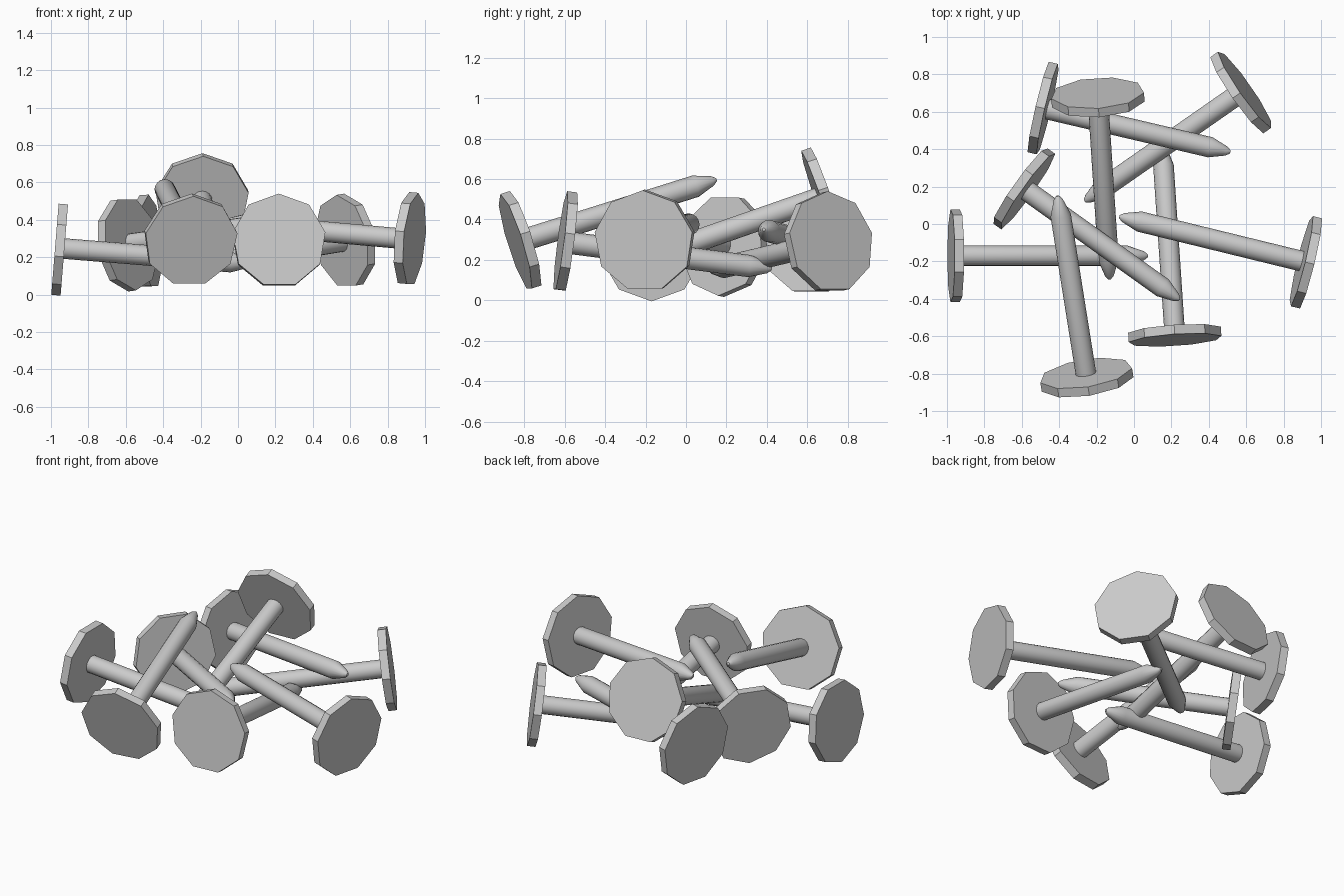
import bpy, bmesh, math
from mathutils import Vector

if "Cube" in bpy.data.objects:
    bpy.data.objects.remove(bpy.data.objects["Cube"])

LENGTH = 1.055        # full nail length
HEAD_R, HEAD_T = 0.252, 0.05
SHAFT_R = 0.055


def lathe(bm, origin, axis, profile, sides, flip=1):
    """Closed turned solid: profile is (radius, distance along axis)."""
    side = axis.cross(Vector((0, 0, 1))).normalized()
    up = side.cross(axis).normalized() * flip
    rings = []
    for r, t in profile:
        rings.append([bm.verts.new(origin + axis * t
                      + up * (r * math.cos(2 * math.pi * i / sides))
                      + side * (r * math.sin(2 * math.pi * i / sides)))
                      for i in range(sides)])
    for a, b in zip(rings, rings[1:]):
        for i in range(sides):
            j = (i + 1) % sides
            bm.faces.new((a[i], a[j], b[j], b[i]))
    bm.faces.new(rings[0])
    bm.faces.new(rings[-1])


def nail(name, head, tip, flip=1):
    head, tip = Vector(head), Vector(tip)
    axis = (tip - head).normalized()
    bm = bmesh.new()
    # nine-sided flat head
    lathe(bm, head, axis, [(HEAD_R, 0), (HEAD_R, HEAD_T)], 9, flip)
    # round shaft with a blunt point
    lathe(bm, head, axis, [(SHAFT_R, HEAD_T * 0.8), (SHAFT_R, LENGTH - 0.11),
                           (0.024, LENGTH - 0.02), (0.008, LENGTH)], 16)
    bmesh.ops.recalc_face_normals(bm, faces=bm.faces)
    mesh = bpy.data.meshes.new(name)
    bm.to_mesh(mesh)
    bm.free()
    ob = bpy.data.objects.new(name, mesh)
    bpy.context.collection.objects.link(ob)
    bpy.ops.object.select_all(action='DESELECT')
    ob.select_set(True)
    bpy.context.view_layer.objects.active = ob
    bpy.ops.object.shade_smooth_by_angle(angle=math.radians(32))


# pile of nails: outer head centre, point, head roll
pile = [
    ((-0.978, -0.17, 0.25), (0.07, -0.17, 0.165), -1),
    ((-0.51, 0.625, 0.28), (0.515, 0.385, 0.35), 1),
    ((-0.61, 0.205, 0.267), (0.25, -0.41, 0.39), -1),
    ((-0.195, 0.70, 0.518), (-0.13, -0.30, 0.17), 1),
    ((0.595, 0.72, 0.29), (-0.26, 0.125, 0.15), 1),
    ((0.22, -0.62, 0.29), (0.15, 0.425, 0.155), 1),
    ((0.943, -0.21, 0.293), (-0.08, 0.04, 0.385), 1),
    ((-0.25, -0.845, 0.285), (-0.41, 0.16, 0.60), 1),
]
for i, (h, t, f) in enumerate(pile, 1):
    nail(f"nail_{i}", h, t, f)
